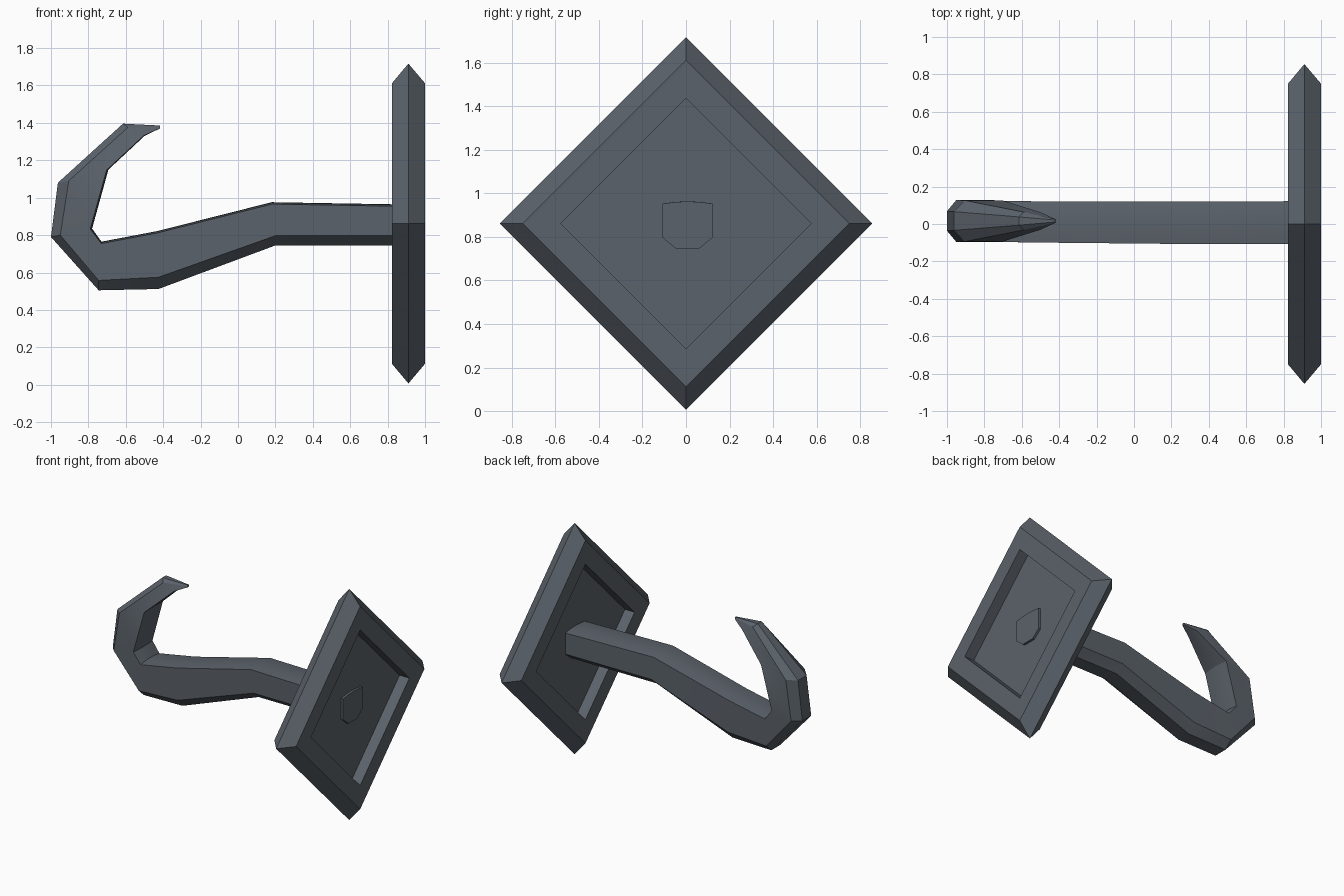
import bpy, bmesh, math
from mathutils import Vector

if "Cube" in bpy.data.objects:
    bpy.data.objects.remove(bpy.data.objects["Cube"])

steel = bpy.data.materials.new("dark slate metal")
steel.diffuse_color = (0.105, 0.123, 0.145, 1)
steel.use_nodes = True
steel.node_tree.nodes["Principled BSDF"].inputs["Base Color"].default_value = steel.diffuse_color


def make_object(name, rings, close_rings):
    """Skin a list of equal-length vertex loops into a mesh object."""
    bm = bmesh.new()
    loops = [[bm.verts.new(p) for p in ring] for ring in rings]
    n = len(loops[0])
    pairs = list(zip(loops, loops[1:]))
    if close_rings:
        pairs.append((loops[-1], loops[0]))
    else:
        bm.faces.new(loops[0])
        bm.faces.new(loops[-1])
    for a, b in pairs:
        for i in range(n):
            j = (i + 1) % n
            bm.faces.new((a[i], a[j], b[j], b[i]))
    bmesh.ops.recalc_face_normals(bm, faces=bm.faces[:])
    mesh = bpy.data.meshes.new(name)
    bm.to_mesh(mesh)
    bm.free()
    mesh.materials.append(steel)
    obj = bpy.data.objects.new(name, mesh)
    bpy.context.collection.objects.link(obj)
    return obj


def diamond(x, r, zc=0.862):
    return [(x, r * math.cos(a), zc + r * math.sin(a))
            for a in (0, math.pi / 2, math.pi, 1.5 * math.pi)]


# Wall plate: bevelled diamond frame with a thin recessed panel
profile = [(0.823, 0.575), (0.823, 0.75), (0.911, 0.855), (1.0, 0.75), (1.0, 0.575)]
make_object("plate_frame",
            [diamond(x, r) for x, r in profile], True)
make_object("plate_panel", [diamond(0.902, 0.577), diamond(0.92, 0.577)], False)

# Hook arm stations: inner xz, chamfer xz, outer xz, half width, half outer flat, y centre
stations = [
    ((0.937, 0.963), (0.937, 0.797), (0.937, 0.745), 0.115, 0.052, 0.007),
    ((0.18, 0.976), (0.20, 0.797), (0.20, 0.745), 0.113, 0.052, 0.007),
    ((-0.43, 0.822), (-0.425, 0.575), (-0.425, 0.512), 0.110, 0.052, 0.010),
    ((-0.73, 0.765), (-0.745, 0.558), (-0.745, 0.505), 0.110, 0.052, 0.014),
    ((-0.78, 0.835), (-0.95, 0.80), (-1.0, 0.79), 0.112, 0.052, 0.016),
    ((-0.693, 1.15), (-0.905, 1.09), (-0.963, 1.08), 0.110, 0.050, 0.016),
    ((-0.50, 1.33), (-0.59, 1.375), (-0.615, 1.396), 0.048, 0.022, 0.016),
    ((-0.418, 1.37), (-0.418, 1.38), (-0.418, 1.386), 0.009, 0.005, 0.016),
]


def section(inner, chamfer, outer, w, f, yc):
    inner, chamfer, outer = Vector(inner), Vector(chamfer), Vector(outer)
    u = (inner - outer).normalized()
    pts = []
    for t in (1, 0.5, 0, -0.5, -1):          # gently crowned inner side
        p = inner - u * (0.09 * w * t * t)
        pts.append((p.x, yc + w * t, p.y))
    for y, p in ((-w, chamfer), (-f, outer), (f, outer), (w, chamfer)):
        pts.append((p.x, yc + y, p.y))
    return pts


arm = make_object("hook_arm", [section(*s) for s in stations], False)
bpy.context.view_layer.objects.active = arm
arm.select_set(True)
bpy.ops.object.shade_smooth_by_angle(angle=math.radians(30))
